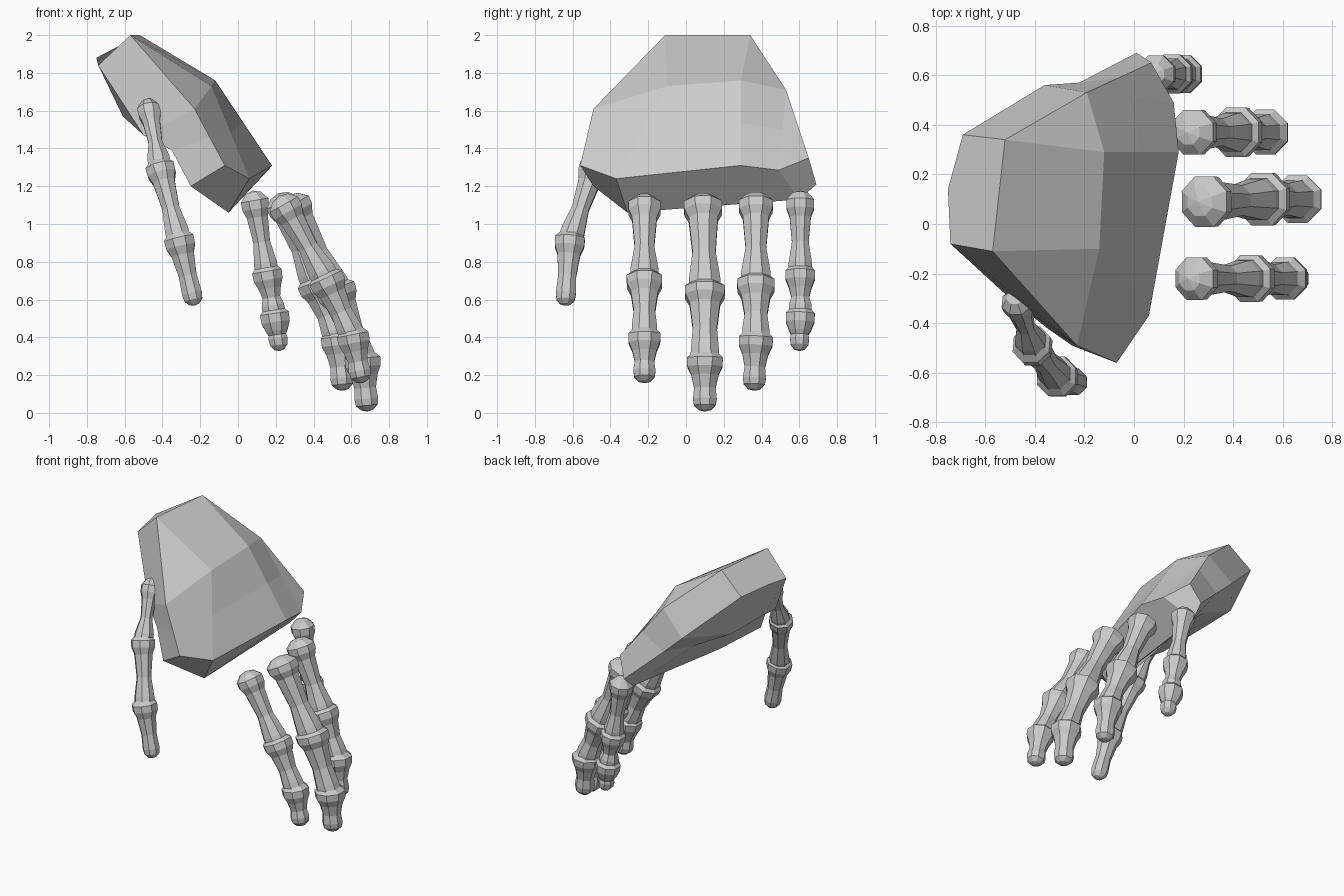
import bpy, bmesh, math
from mathutils import Vector

if "Cube" in bpy.data.objects:
    bpy.data.objects.remove(bpy.data.objects["Cube"])


def make_object(name, bm):
    bmesh.ops.recalc_face_normals(bm, faces=bm.faces)
    mesh = bpy.data.meshes.new(name)
    bm.to_mesh(mesh)
    bm.free()
    obj = bpy.data.objects.new(name, mesh)
    bpy.context.collection.objects.link(obj)
    return obj


def skin(bm, rings):
    """Join successive closed rings of points with quads."""
    loops = [[bm.verts.new(p) for p in ring] for ring in rings]
    for a, b in zip(loops, loops[1:]):
        n = len(a)
        for i in range(n):
            j = (i + 1) % n
            bm.faces.new((a[i], a[j], b[j], b[i]))
    return loops


def add_bone(bm, start, end, r0, r1, tip, sides=8):
    """One flared, waisted finger bone; the last one gets a rounded tip."""
    start, end = Vector(start), Vector(end)
    axis = end - start
    length = axis.length
    axis.normalize()
    u = Vector((0, 1, 0))
    u = (u - axis * u.dot(axis)).normalized()
    v = axis.cross(u)
    profile = [(-0.055, r0 * 0.55), (-0.015, r0), (0.03, r0 * 0.98),
               (0.075, r0 * 0.76), (length * 0.55, r0 * 0.6)]
    if tip:
        profile += [(length - 0.06, r1 * 1.1), (length - 0.025, r1), (length, r1 * 0.55)]
    else:
        profile += [(length - 0.06, r1 * 0.78), (length, r1 * 0.8)]
    rings = []
    for d, r in profile:
        rings.append([start + axis * d + (u * math.cos(t) + v * math.sin(t)) * r
                      for t in [(k + 0.5) * math.tau / sides for k in range(sides)]])
    loops = skin(bm, rings)
    # shallow pointed caps
    for loop, peak in ((loops[0], start - axis * 0.068), (loops[-1], end + axis * 0.008)):
        c = bm.verts.new(peak)
        for k in range(sides):
            bm.faces.new((loop[k], loop[(k + 1) % sides], c))


# Palm: rings across the hand, back of hand first, then the palm side
back_wrist = [(-.57, -.11, 2)] * 2 + [(-.52, .34, 2)] * 3
back_mid = [(-.23, -.49, 1.61), (-.14, -.10, 1.73), (-.12, .29, 1.76)] + [(-.19, .53, 1.71)] * 2
back_knuckle = [(-.07, -.56, 1.31), (.06, -.37, 1.24), (.18, .29, 1.31),
                (.16, .49, 1.285), (.07, .65, 1.35)]
back_between = [Vector(a).lerp(Vector(b), 0.5) for a, b in zip(back_mid, back_knuckle)]
palm_wrist = [(-.69, .36, 1.86), (-.75, .14, 1.88)] + [(-.74, -.08, 1.84)] * 2
palm_heel = [(-.36, .56, 1.55), (-.57, .30, 1.54), (-.61, 0, 1.57), (-.50, -.30, 1.47)]
palm_hollow = [(-.22, .57, 1.42), (-.30, .35, 1.40), (-.34, -.05, 1.39), (-.35, -.42, 1.39)]
palm_knuckle = [(.01, .69, 1.21), (0, .60, 1.13), (-.05, -.31, 1.06), (-.25, -.49, 1.20)]

bm = bmesh.new()
loops = skin(bm, [back_wrist + palm_wrist, back_mid + palm_heel,
                  back_between + palm_hollow, back_knuckle + palm_knuckle])
bm.faces.new(loops[0])
for ids in ((0, 1, 7, 8), (1, 2, 3, 6, 7), (3, 4, 5, 6)):
    bm.faces.new([loops[-1][i] for i in ids])
bmesh.ops.remove_doubles(bm, verts=bm.verts, dist=0.0005)
make_object("palm", bm)

# Fingers: joint positions and joint radii from base to tip
fingers = {
    "thumb": ([(-.47, -.32, 1.60), (-.41, -.49, 1.29), (-.31, -.615, .91), (-.23, -.64, .575)],
              (.065, .082, .086, .052)),
    "index_finger": ([(.25, -.22, 1.09), (.47, -.22, .70), (.61, -.22, .40), (.655, -.22, .165)],
                     (.093, .102, .092, .058)),
    "middle_finger": ([(.29, .09, 1.09), (.52, .10, .645), (.66, .10, .275), (.685, .10, .015)],
                      (.11, .115, .103, .062)),
    "ring_finger": ([(.24, .37, 1.10), (.415, .37, .68), (.53, .37, .385), (.555, .36, .125)],
                    (.098, .108, .098, .06)),
    "little_finger": ([(.09, .605, 1.11), (.155, .605, .735), (.195, .605, .51), (.22, .60, .335)],
                      (.08, .085, .083, .05)),
}
for name, (joints, radii) in fingers.items():
    bm = bmesh.new()
    for k in range(3):
        add_bone(bm, joints[k], joints[k + 1], radii[k], radii[k + 1], tip=(k == 2))
    make_object(name, bm)
